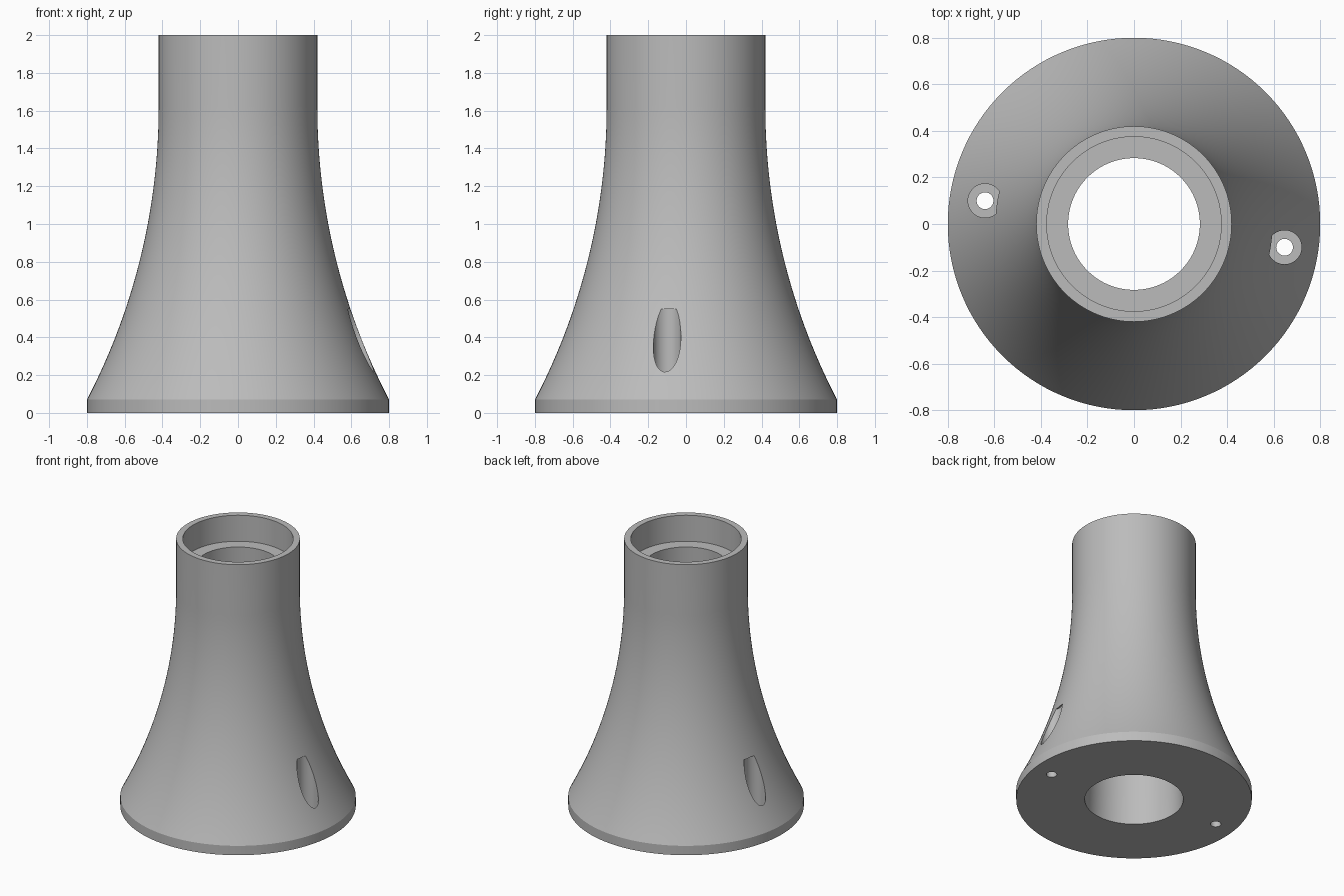
import bpy, bmesh
from math import sqrt, tau, radians

if "Cube" in bpy.data.objects:
    bpy.data.objects.remove(bpy.data.objects["Cube"])

grey = bpy.data.materials.new("plain grey")
grey.use_nodes = True
colour = (0.5, 0.5, 0.5, 1)
grey.diffuse_color = colour
grey.node_tree.nodes["Principled BSDF"].inputs["Base Color"].default_value = colour


def lathe(name, profile, steps, x=0, y=0):
    """Revolve a closed (radius, height) outline about the vertical axis."""
    bm = bmesh.new()
    verts = [bm.verts.new((r, 0, z)) for r, z in profile]
    edges = [bm.edges.new((a, b)) for a, b in zip(verts, verts[1:] + verts[:1])]
    bmesh.ops.spin(bm, geom=verts + edges, cent=(0, 0, 0), axis=(0, 0, 1),
                   angle=tau, steps=steps, use_merge=True)
    bmesh.ops.remove_doubles(bm, verts=bm.verts[:], dist=1e-5)
    bmesh.ops.recalc_face_normals(bm, faces=bm.faces[:])
    mesh = bpy.data.meshes.new(name)
    bm.to_mesh(mesh)
    bm.free()
    mesh.materials.append(grey)
    ob = bpy.data.objects.new(name, mesh)
    ob.location = (x, y, 0)
    bpy.context.collection.objects.link(ob)
    return ob


# Flared body: rim band, concave circular flare, straight neck, stepped socket, bore
base_r, neck_r, band_z, neck_z = 0.80, 0.42, 0.07, 1.62
rise = neck_z - band_z
arc_r = ((base_r - neck_r) ** 2 + rise ** 2) / (2 * (base_r - neck_r))
outline = [(base_r, 0)]
for i in range(33):
    z = band_z + rise * i / 32
    outline.append((neck_r + arc_r - sqrt(arc_r ** 2 - (neck_z - z) ** 2), z))
outline += [(neck_r, 2), (0.375, 2), (0.375, 1.805), (0.283, 1.805), (0.335, 0)]
body = lathe("flared_body", outline, 128)

# Counterbored screw holes on opposite sides of the flange
floor, top = 0.14, 0.55
for side, x, y in (("left", 0.647, -0.10), ("right", -0.64, 0.10)):
    cutter = lathe(side + "_screw_hole_cutter",
                   [(0, -0.1), (0.036, -0.1), (0.036, floor),
                    (0.073, floor), (0.073, top), (0, top)], 48, x, y)
    cutter.hide_render = True
    cut = body.modifiers.new(side + "_screw_hole", "BOOLEAN")
    cut.operation = "DIFFERENCE"
    cut.solver = "EXACT"
    cut.object = cutter
    bpy.context.view_layer.objects.active = body
    bpy.ops.object.modifier_apply(modifier=cut.name)
    bpy.data.objects.remove(cutter)

# Smooth walls with crisp rims
bpy.ops.object.select_all(action="DESELECT")
body.select_set(True)
bpy.context.view_layer.objects.active = body
bpy.ops.object.shade_smooth_by_angle(angle=radians(20))
